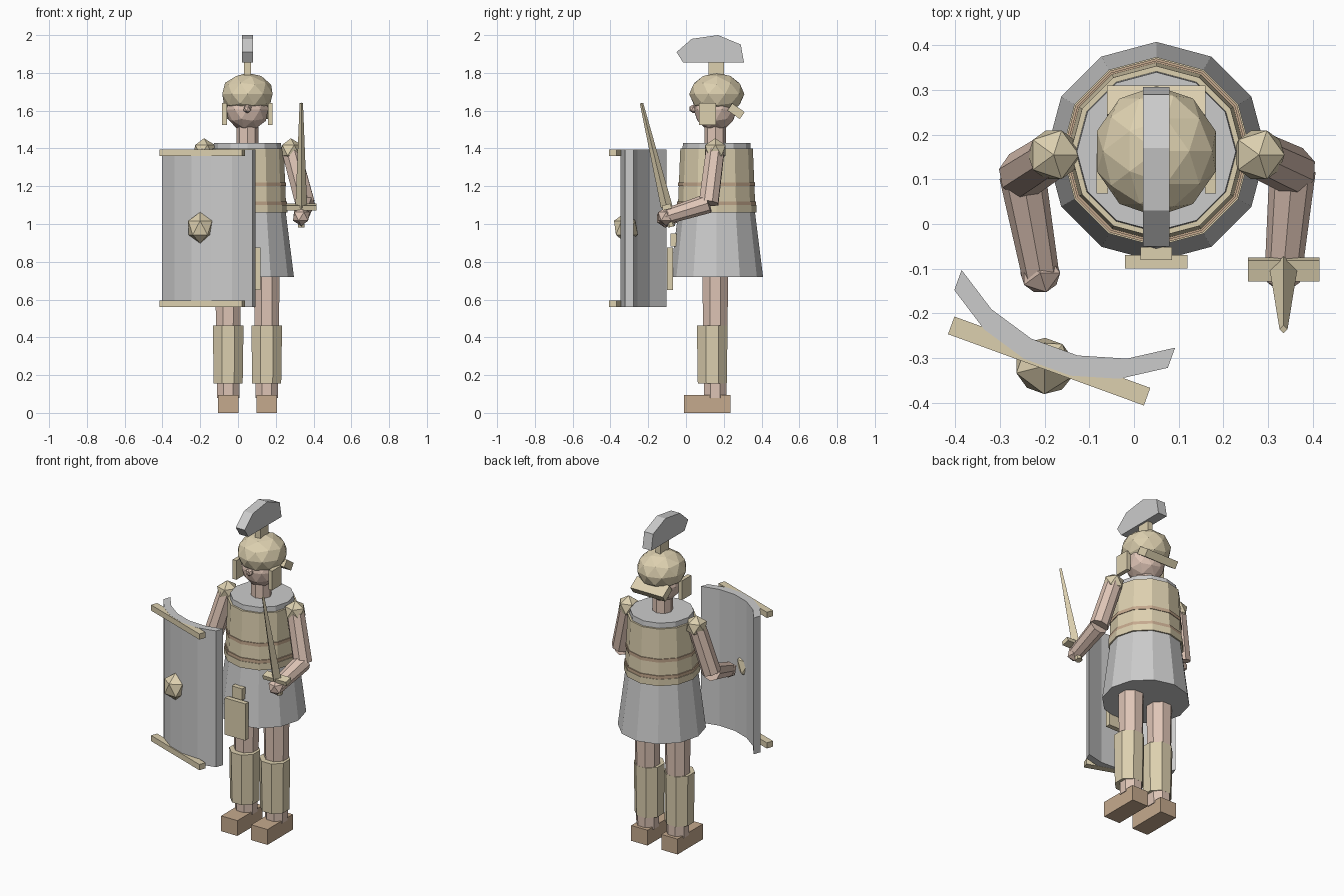
import bpy, bmesh, math
from mathutils import Vector, Matrix

if "Cube" in bpy.data.objects:
    bpy.data.objects.remove(bpy.data.objects["Cube"])

CX, CY = 0.05, 0.162   # body axis


def material(name, rgb):
    m = bpy.data.materials.new(name)
    m.diffuse_color = (*rgb, 1)
    m.use_nodes = True
    m.node_tree.nodes["Principled BSDF"].inputs["Base Color"].default_value = m.diffuse_color
    return m


BRONZE = material("bronze", (0.72, 0.63, 0.43))
SKIN = material("skin", (0.74, 0.56, 0.47))
LEATHER = material("leather", (0.56, 0.40, 0.27))


def finish(name, bm, mat=None):
    bmesh.ops.recalc_face_normals(bm, faces=bm.faces)
    me = bpy.data.meshes.new(name)
    bm.to_mesh(me)
    bm.free()
    ob = bpy.data.objects.new(name, me)
    bpy.context.collection.objects.link(ob)
    if mat:
        me.materials.append(mat)
    return ob


def box(name, loc, size, mat=None, rot=(0, 0, 0)):
    bm = bmesh.new()
    bmesh.ops.create_cube(bm, size=1, matrix=Matrix.Diagonal((*size, 1)))
    ob = finish(name, bm, mat)
    ob.location, ob.rotation_euler = loc, rot
    return ob


def ball(name, loc, size, mat=None, sub=1, rot=(0, 0, 0)):
    bm = bmesh.new()
    bmesh.ops.create_icosphere(bm, subdivisions=sub, radius=1,
                               matrix=Matrix.Diagonal((*size, 1)))
    ob = finish(name, bm, mat)
    ob.location, ob.rotation_euler = loc, rot
    return ob


def rod(name, a, b, r1, r2, mat=None, sides=8, turn=0.0):
    a, b = Vector(a), Vector(b)
    bm = bmesh.new()
    bmesh.ops.create_cone(bm, cap_ends=True, segments=sides, radius1=r1, radius2=r2,
                          depth=(b - a).length, matrix=Matrix.Rotation(turn, 4, 'Z'))
    ob = finish(name, bm, mat)
    ob.location = (a + b) / 2
    ob.rotation_euler = (b - a).to_track_quat('Z', 'Y').to_euler()
    return ob


def lathe(name, profile, mat=None, sides=12):
    bm = bmesh.new()
    rings = [[bm.verts.new((CX + r * math.sin(t), CY + r * math.cos(t), z))
              for t in (2 * math.pi * i / sides for i in range(sides))]
             for r, z in profile]
    for lo, hi in zip(rings, rings[1:]):
        for i in range(sides):
            j = (i + 1) % sides
            bm.faces.new((lo[i], lo[j], hi[j], hi[i]))
    bm.faces.new(rings[0])
    bm.faces.new(rings[-1])
    return finish(name, bm, mat)


def prism(name, base, shift, mat=None):
    bm = bmesh.new()
    face = bm.faces.new([bm.verts.new(p) for p in base])
    ext = bmesh.ops.extrude_face_region(bm, geom=[face])
    bmesh.ops.translate(bm, vec=shift,
                        verts=[v for v in ext["geom"] if isinstance(v, bmesh.types.BMVert)])
    return finish(name, bm, mat)


# Torso: tunic, cuirass with bands, belt
lathe("tunic", [(0.246, 0.72), (0.202, 1.07), (0.178, 1.43)])
lathe("cuirass", [(0.206, 1.06), (0.192, 1.40)], BRONZE)
lathe("cuirass_lower_rim", [(0.212, 1.06), (0.212, 1.10)], BRONZE)
lathe("cuirass_lower_band", [(0.209, 1.10), (0.209, 1.12)], LEATHER)
lathe("cuirass_upper_band", [(0.204, 1.20), (0.204, 1.22)], LEATHER)
lathe("belt", [(0.222, 0.88), (0.217, 0.95)], LEATHER)
box("buckle", (CX, -0.066, 0.915), (0.07, 0.03, 0.07), BRONZE)
box("apron_plate", (CX, -0.085, 0.762), (0.14, 0.03, 0.225), BRONZE)

# Legs, greaves and feet
for side, s in (("left", -1), ("right", 1)):
    x = CX + s * 0.102
    rod(side + "_leg", (x, 0.155, 0.08), (x, 0.155, 0.85), 0.064, 0.076, SKIN, 8, math.pi / 8)
    rod(side + "_greave", (x, 0.139, 0.155), (x, 0.139, 0.463), 0.083, 0.088, BRONZE, 8, math.pi / 8)
    box(side + "_foot", (x, 0.112, 0.047), (0.11, 0.245, 0.094), LEATHER)

# Arms, shoulder guards and hands
for side, sh, el, hd in (
        ("left", (-0.18, 0.155, 1.39), (-0.25, 0.11, 1.11), (-0.21, -0.11, 1.03)),
        ("right", (0.28, 0.155, 1.39), (0.355, 0.12, 1.11), (0.335, -0.105, 1.04))):
    rod(side + "_upper_arm", sh, el, 0.052, 0.055, SKIN)
    rod(side + "_forearm", el, hd, 0.052, 0.042, SKIN)
    ball(side + "_hand", hd, (0.05,) * 3, SKIN)
    ball(side + "_shoulder_guard", sh, (0.064,) * 3, BRONZE)

# Head and helmet
rod("neck", (CX, 0.155, 1.40), (CX, 0.155, 1.54), 0.058, 0.058, SKIN)
ball("head", (CX, 0.155, 1.607), (0.115,) * 3, SKIN, 2)
ball("nose", (CX, 0.04, 1.61), (0.024,) * 3, SKIN)
ball("helmet_dome", (CX, 0.163, 1.688), (0.14, 0.146, 0.112), BRONZE, 2)
for s in (-1, 1):
    box("cheek_guard", (CX + s * 0.121, 0.113, 1.582), (0.025, 0.09, 0.118), BRONZE)
box("neck_guard", (CX, 0.265, 1.597), (0.22, 0.08, 0.045), BRONZE, (math.radians(-35), 0, 0))
box("crest_holder", (CX, 0.16, 1.82), (0.035, 0.08, 0.08), BRONZE)
crest = [(-0.05, 1.91), (0.03, 1.98), (0.17, 2.0), (0.29, 1.95), (0.307, 1.855), (-0.015, 1.855)]
prism("crest", [(0.02, y, z) for y, z in crest], (0.06, 0, 0))

# Sword
def along(z):
    return (0.335, -0.102 - (z - 1.09) * 0.243, z)


rod("sword_blade", along(1.09), along(1.64), 0.031, 0.009, BRONZE, 4)
rod("sword_grip", along(0.985), along(1.09), 0.02, 0.02, BRONZE, 6)
box("sword_guard", along(1.09), (0.16, 0.048, 0.026), BRONZE, (math.radians(13.7), 0, 0))

# Curved shield: arc section turned 20 degrees, with edge bars and boss
turn = math.radians(-20)
spin = Matrix.Rotation(turn, 3, 'Z')
mid, R, half, n = Vector((-0.147, -0.19, 0)), 0.388, math.radians(41), 5
arc = [Vector((R * math.sin(t), R * math.cos(half) - R * math.cos(t), 0))
       for t in (half * (2 * i / n - 1) for i in range(n + 1))]
section = arc + [p + Vector((0, -0.048, 0)) for p in reversed(arc)]
prism("shield", [mid + spin @ p + Vector((0, 0, 0.56)) for p in section], (0, 0, 0.835))
for z in (0.577, 1.377):
    box("shield_edge_bar", (-0.19, -0.307, z), (0.467, 0.042, 0.035), BRONZE, (0, 0, turn))
ball("shield_boss", (-0.2, -0.318, 0.98), (0.075, 0.07, 0.083), BRONZE, 1, (0, 0, turn))
